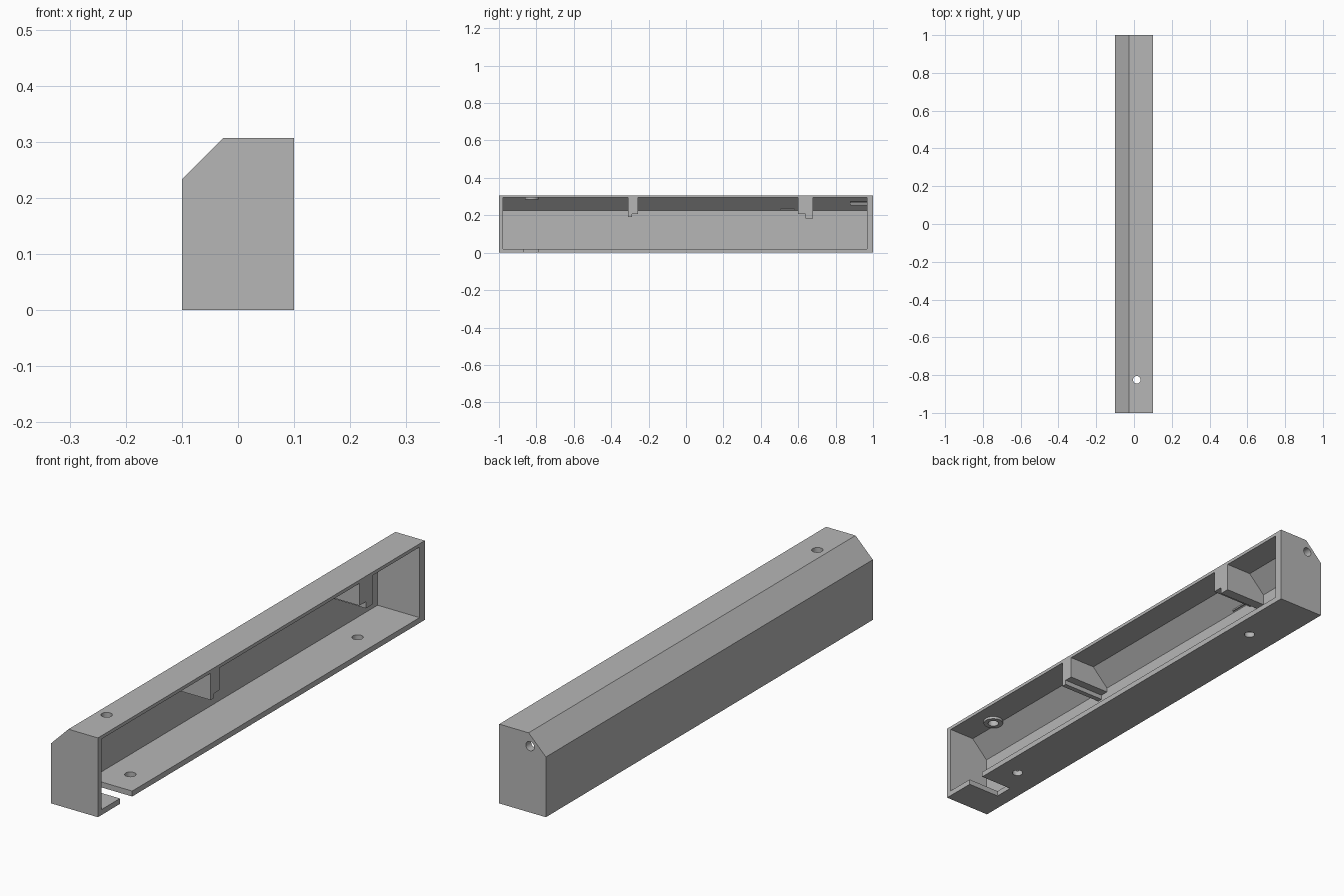
import bpy, bmesh
from mathutils import Matrix, Vector

cube = bpy.data.objects.get("Cube")
if cube:
    bpy.data.objects.remove(cube, do_unlink=True)

grey = bpy.data.materials.new("plain_grey")
grey.use_nodes = True
colour = (0.47, 0.47, 0.47, 1)
grey.diffuse_color = colour
grey.node_tree.nodes["Principled BSDF"].inputs["Base Color"].default_value = colour


def finish(name, bm):
    bmesh.ops.recalc_face_normals(bm, faces=bm.faces)
    mesh = bpy.data.meshes.new(name)
    bm.to_mesh(mesh)
    bm.free()
    mesh.materials.append(grey)
    obj = bpy.data.objects.new(name, mesh)
    bpy.context.collection.objects.link(obj)
    return obj


def prism(name, profile, y0, y1):
    """Extrude an x-z profile along y."""
    bm = bmesh.new()
    face = bm.faces.new([bm.verts.new((x, y0, z)) for x, z in profile])
    ext = bmesh.ops.extrude_face_region(bm, geom=[face])
    verts = [v for v in ext["geom"] if isinstance(v, bmesh.types.BMVert)]
    bmesh.ops.translate(bm, verts=verts, vec=(0, y1 - y0, 0))
    return finish(name, bm)


def box(name, x0, x1, y0, y1, z0, z1):
    return prism(name, [(x0, z0), (x1, z0), (x1, z1), (x0, z1)], y0, y1)


def rod(name, start, end, radius):
    a, b = Vector(start), Vector(end)
    turn = (b - a).to_track_quat('Z', 'Y').to_matrix().to_4x4()
    bm = bmesh.new()
    bmesh.ops.create_cone(bm, cap_ends=True, segments=32, radius1=radius, radius2=radius,
                          depth=(b - a).length, matrix=Matrix.Translation((a + b) / 2) @ turn)
    return finish(name, bm)


def cut(obj, cutter):
    cutter.hide_render = True
    mod = obj.modifiers.new("cut", 'BOOLEAN')
    mod.operation, mod.solver, mod.object = 'DIFFERENCE', 'EXACT', cutter
    with bpy.context.temp_override(object=obj, active_object=obj):
        bpy.ops.object.modifier_apply(modifier=mod.name)
    bpy.data.objects.remove(cutter, do_unlink=True)


def inner(bottom, side=0.1):
    """Inside cross-section above a given height."""
    return [(side, bottom), (-0.08, bottom), (-0.08, 0.225), (-0.011, 0.294), (side, 0.294)]


# Chamfered housing, hollow and open on its left side
housing = prism("housing", [(0.1, 0), (-0.1, 0), (-0.1, 0.233), (-0.026, 0.307), (0.1, 0.307)], -1, 1)
cut(housing, prism("cavity", inner(0.021, 0.15), -0.979, 0.968))

# Cable notch, floor holes and end bore
cut(housing, box("notch", -0.04, 0.15, -0.865, -0.79, -0.05, 0.05))
hole_x = 0.015
for y in (-0.68, 0.71):
    cut(housing, rod("floor_hole", (hole_x, y, -0.05), (hole_x, y, 0.05), 0.02))
cut(housing, rod("end_bore", (-0.032, 0.88, 0.257), (-0.032, 1.05, 0.257), 0.018))

# Top hole with a raised ring under the roof
boss = rod("roof_ring", (hole_x, -0.825, 0.284), (hole_x, -0.825, 0.297), 0.037)
for part in (housing, boss):
    cut(part, rod("top_hole", (hole_x, -0.825, 0.25), (hole_x, -0.825, 0.35), 0.02))

# Stepped ribs hanging from the roof
for name, y0, y1, bottom in (("front_rib_lip", -0.31, -0.29, 0.19),
                             ("front_rib", -0.29, -0.257, 0.208),
                             ("rear_rib", 0.60, 0.64, 0.208),
                             ("rear_rib_lip", 0.64, 0.68, 0.182)):
    prism(name, inner(bottom), y0, y1)

# Small tab on the inside wall
box("wall_tab", -0.085, -0.072, 0.505, 0.58, 0.228, 0.24)
